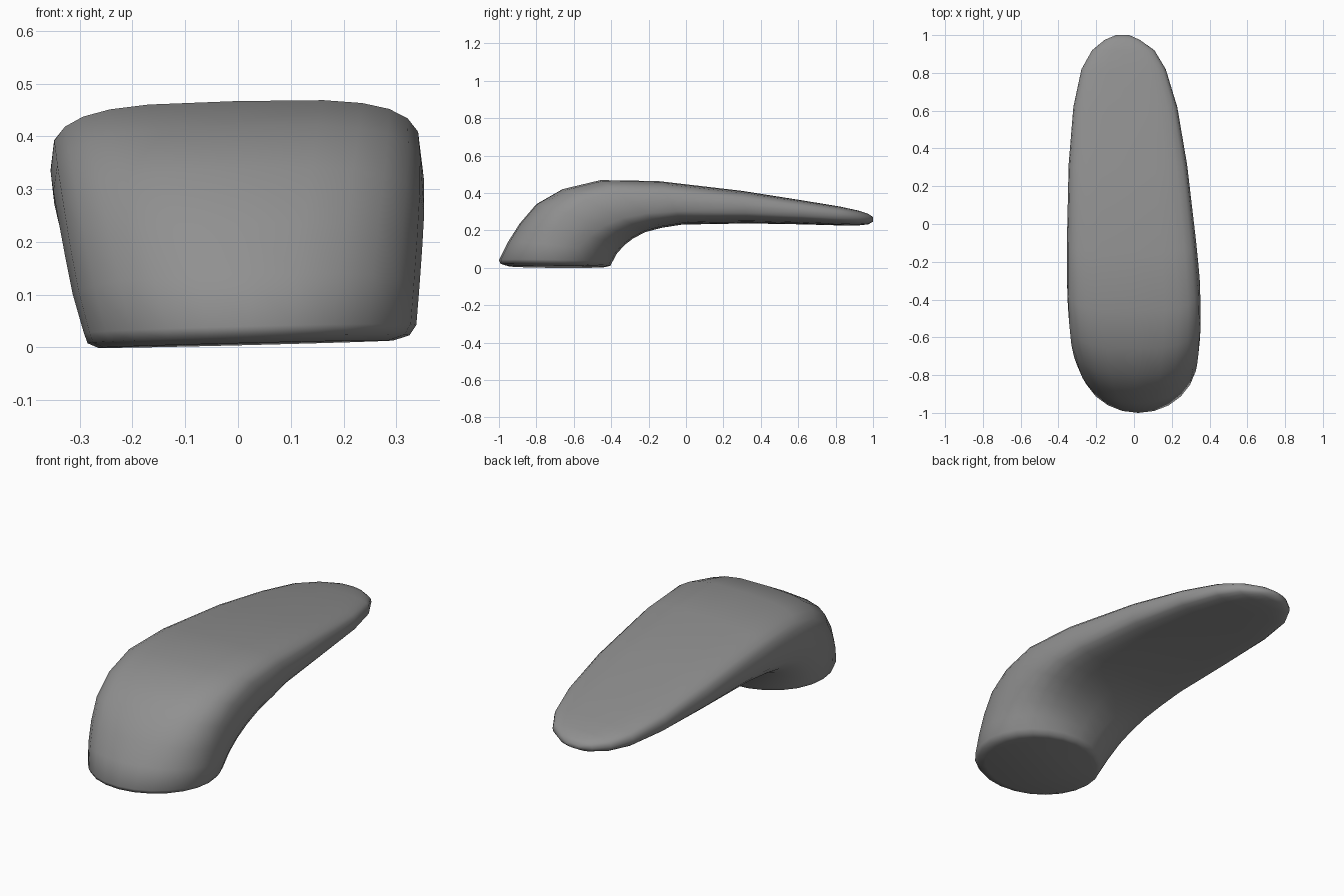
import bpy, bmesh
from math import sin, cos, pi

# Cross-sections from foot to tip:
# outer (y, z), inner (y, z), left x, right x, squareness of the section
SECTIONS = [
    (-0.95, 0.008, -0.43, 0.004, -0.265, 0.295, 2.0),
    (-0.99, 0.020, -0.405, 0.010, -0.285, 0.325, 2.0),
    (-1.00, 0.040, -0.395, 0.028, -0.292, 0.338, 2.05),
    (-0.95, 0.140, -0.37, 0.075, -0.313, 0.344, 2.2),
    (-0.89, 0.235, -0.33, 0.120, -0.327, 0.349, 2.45),
    (-0.80, 0.340, -0.285, 0.155, -0.340, 0.353, 2.8),
    (-0.66, 0.420, -0.22, 0.190, -0.350, 0.353, 3.2),
    (-0.46, 0.467, -0.13, 0.215, -0.355, 0.348, 3.6),
    (-0.15, 0.462, -0.02, 0.233, -0.355, 0.328, 3.6),
    (0.30, 0.410, 0.33, 0.240, -0.346, 0.281, 3.5),
    (0.62, 0.360, 0.62, 0.235, -0.321, 0.229, 3.3),
    (0.82, 0.328, 0.82, 0.229, -0.278, 0.168, 3.1),
    (0.92, 0.307, 0.92, 0.228, -0.222, 0.108, 2.8),
    (0.975, 0.290, 0.975, 0.234, -0.155, 0.030, 2.5),
    (1.0, 0.272, 1.0, 0.248, -0.095, -0.025, 2.0),
]
SIDES = 24


def power(v, e):
    return (abs(v) ** e) * (1 if v >= 0 else -1)


# Lever handle: loft the rounded sections along the bent body
bm = bmesh.new()
rings = []
for oy, oz, iy, iz, left, right, n in SECTIONS:
    ring = []
    for k in range(SIDES):
        a = 2 * pi * k / SIDES
        u, v = power(cos(a), 2 / n), power(sin(a), 2 / n)
        x = (left + right) / 2 + u * (right - left) / 2
        t = (1 + v) / 2
        # slight roll of the whole body
        ring.append(bm.verts.new((x, iy + (oy - iy) * t,
                                  iz + (oz - iz) * t + 0.025 * x)))
    rings.append(ring)

for a, b in zip(rings, rings[1:]):
    for k in range(SIDES):
        j = (k + 1) % SIDES
        bm.faces.new((a[k], a[j], b[j], b[k]))
bm.faces.new(rings[0][::-1])
bm.faces.new(rings[-1])
bmesh.ops.recalc_face_normals(bm, faces=bm.faces)

mesh = bpy.data.meshes.new("lever_handle")
bm.to_mesh(mesh)
bm.free()
handle = bpy.data.objects.new("lever_handle", mesh)
bpy.context.collection.objects.link(handle)
for p in mesh.polygons:
    p.use_smooth = True

# Dark grey finish
mat = bpy.data.materials.new("dark_grey")
mat.diffuse_color = (0.28, 0.28, 0.28, 1)
mesh.materials.append(mat)
